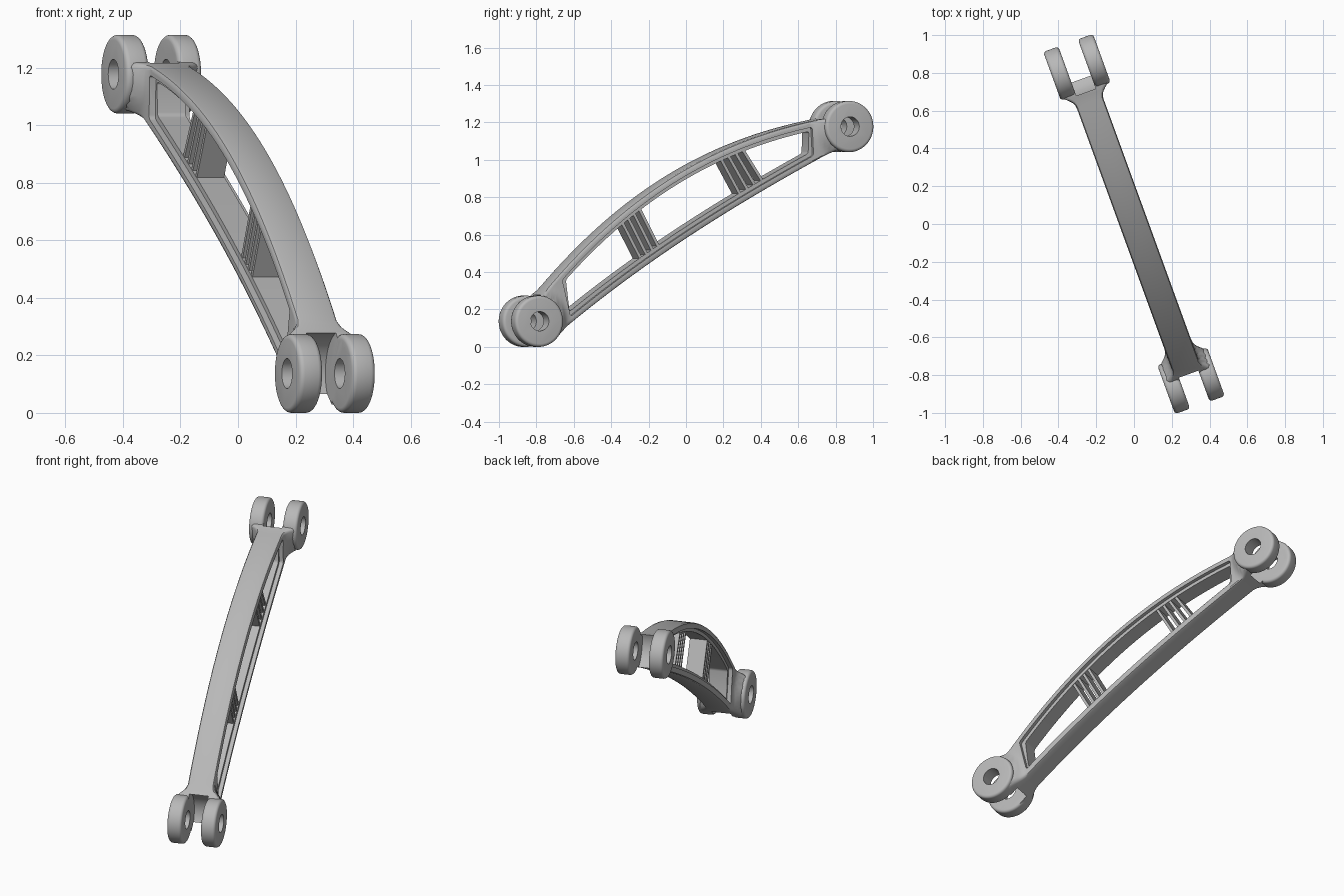
import bpy, bmesh, math
from mathutils import Matrix, Vector

if "Cube" in bpy.data.objects:
    bpy.data.objects.remove(bpy.data.objects["Cube"])

TURN = Matrix.Rotation(math.radians(20), 4, 'Z')    # arm is skewed in plan
LUGS = [Vector((-0.883, 0.137)), Vector((0.883, 1.178))]   # pin centres (along, up)
LUG_R, HOLE_R, SLOT_R = 0.137, 0.052, 0.146
LUG_IN, LUG_OUT, HALF = 0.055, 0.14, 0.075
TOP = [(-0.86, 0.262), (-0.42, 0.69), (0.19, 1.055), (0.69, 1.207)]
BOTTOM = [(-0.80, 0.03), (-0.125, 0.515), (0.464, 0.862), (0.84, 1.06)]

steel = bpy.data.materials.new("grey_metal")
steel.use_nodes = True
GREY = (0.48, 0.48, 0.48, 1)
steel.diffuse_color = GREY
steel.node_tree.nodes["Principled BSDF"].inputs["Base Color"].default_value = GREY


def curve(pts, s):
    """Smooth curve through the given points."""
    z = 0
    for i, (si, zi) in enumerate(pts):
        for j, (sj, _) in enumerate(pts):
            if i != j:
                zi *= (s - sj) / (si - sj)
        z += zi
    return Vector((s, z))


def inset(pts, s, d):
    """Point on a curve moved d along its upward normal."""
    tan = (curve(pts, s + 0.01) - curve(pts, s - 0.01)).normalized()
    return curve(pts, s) + Vector((-tan.y, tan.x)) * d


def lerp(a, b, f):
    return a + (b - a) * f


def finish(bm, name):
    bmesh.ops.recalc_face_normals(bm, faces=bm.faces)
    bm.transform(TURN)
    mesh = bpy.data.meshes.new(name)
    bm.to_mesh(mesh)
    bm.free()
    mesh.materials.append(steel)
    obj = bpy.data.objects.new(name, mesh)
    bpy.context.collection.objects.link(obj)
    return obj


def prism(name, outline, t0, t1, corners=(), radius=0.0):
    """Side outline extruded across the arm, with optional rounded corners."""
    bm = bmesh.new()
    a, b = [[bm.verts.new((t, p.x, p.y)) for p in outline] for t in (t0, t1)]
    n = len(outline)
    bm.faces.new(a)
    bm.faces.new(b[::-1])
    for i in range(n):
        bm.faces.new((a[i], b[i], b[(i + 1) % n], a[(i + 1) % n]))
    edges = [bm.edges.get((a[i], b[i])) for i in corners]
    if edges:
        bmesh.ops.bevel(bm, geom=edges, offset=radius, segments=4, profile=0.5, affect='EDGES')
    return finish(bm, name)


def disc(name, centre, r, t0, t1, rim=0.0):
    """Cylinder along the pin axis, with an optional rounded rim."""
    bm = bmesh.new()
    bmesh.ops.create_cone(bm, cap_ends=True, segments=64, radius1=r, radius2=r, depth=t1 - t0)
    if rim:
        edges = [e for e in bm.edges if abs(e.verts[0].co.z - e.verts[1].co.z) < 1e-5]
        bmesh.ops.bevel(bm, geom=edges, offset=rim, segments=4, profile=0.5, affect='EDGES')
    bm.transform(Matrix.Translation(((t0 + t1) / 2, centre.x, centre.y))
                 @ Matrix.Rotation(math.pi / 2, 4, 'Y'))
    return finish(bm, name)


def boolean(target, tool, operation):
    mod = target.modifiers.new("bool", 'BOOLEAN')
    mod.operation, mod.solver, mod.object = operation, 'EXACT', tool
    bpy.context.view_layer.objects.active = target
    bpy.ops.object.modifier_apply(modifier=mod.name)
    bpy.data.objects.remove(tool)


# Arched beam, lofted, flaring out towards each lug pair
def half_width(p):
    r = min((p - c).length for c in LUGS)
    k = min(max((0.2 - r) / 0.063, 0), 1)
    return HALF + 0.048 * k * k


heights = [0, 0.012, 0.045] + [i / 12 for i in range(1, 12)] + [0.955, 0.988, 1]
rounding = [0.016, 0.005] + [0] * (len(heights) - 4) + [0.005, 0.016]
bm = bmesh.new()
rings = []
STEPS = 90
for i in range(STEPS + 1):
    f = i / STEPS
    low = curve(BOTTOM, lerp(-0.80, 0.84, f))
    high = curve(TOP, lerp(-0.86, 0.80, f))
    side = []
    for h, cut in zip(heights, rounding):
        p = low.lerp(high, h)
        side.append((half_width(p) - cut, p.x, p.y))
    loop = side + [(-t, s, z) for t, s, z in reversed(side)]
    rings.append([bm.verts.new(v) for v in loop])
for a, b in zip(rings, rings[1:]):
    for i in range(len(a)):
        j = (i + 1) % len(a)
        bm.faces.new((a[i], a[j], b[j], b[i]))
# caps as strips, so they stay clean
for ring in (rings[0], rings[-1]):
    for i in range(len(heights) - 1):
        bm.faces.new((ring[i], ring[i + 1], ring[-2 - i], ring[-1 - i]))
arm = finish(bm, "arm_frame")

# Forked ends: two lugs each, then clearance slot and pin holes
for c in LUGS:
    for t0, t1 in ((LUG_IN, LUG_OUT), (-LUG_OUT, -LUG_IN)):
        boolean(arm, disc("lug", c, LUG_R, t0, t1, 0.017), 'UNION')
for c in LUGS:
    boolean(arm, disc("slot_cutter", c, SLOT_R, -LUG_IN, LUG_IN), 'DIFFERENCE')
    boolean(arm, disc("pin_hole_cutter", c, HOLE_R, -0.3, 0.3), 'DIFFERENCE')


# Long window through the web, with a shallow recess on both sides
def window(d, grow):
    n = 40
    up = [inset(TOP, lerp(-0.74 - grow, 0.67 + grow, i / n), -d) for i in range(n + 1)]
    down = [inset(BOTTOM, lerp(-0.65 - grow, 0.70 + grow, i / n), d) for i in range(n + 1)]
    return up + down[::-1], (0, n, n + 1, 2 * n + 1)


outline, corners = window(0.032, 0.014)
for t0, t1 in ((0.052, 0.3), (-0.3, -0.052)):
    boolean(arm, prism("recess_cutter", outline, t0, t1, corners, 0.012), 'DIFFERENCE')
outline, corners = window(0.052, 0)
boolean(arm, prism("window_cutter", outline, -0.3, 0.3, corners, 0.012), 'DIFFERENCE')

# Two groups of four cross plates spanning the window
parts = [arm]
for group, (s_top, s_low, step) in enumerate(((-0.358, -0.20, 0.033), (0.228, 0.375, 0.042))):
    for i in range(4):
        shift = (i - 1.5) * step
        a = inset(TOP, s_top + shift, -0.044)
        b = inset(BOTTOM, s_low + shift, 0.044)
        d = (b - a).normalized()
        side = Vector((-d.y, d.x)) * 0.008
        parts.append(prism(f"cross_plate_{group + 1}_{i + 1}",
                           [a - side, a + side, b + side, b - side], -0.05, 0.05))

# Smooth curved surfaces, crisp edges
bpy.ops.object.select_all(action='DESELECT')
for obj in parts:
    obj.select_set(True)
bpy.context.view_layer.objects.active = arm
bpy.ops.object.shade_smooth_by_angle(angle=math.radians(35))
